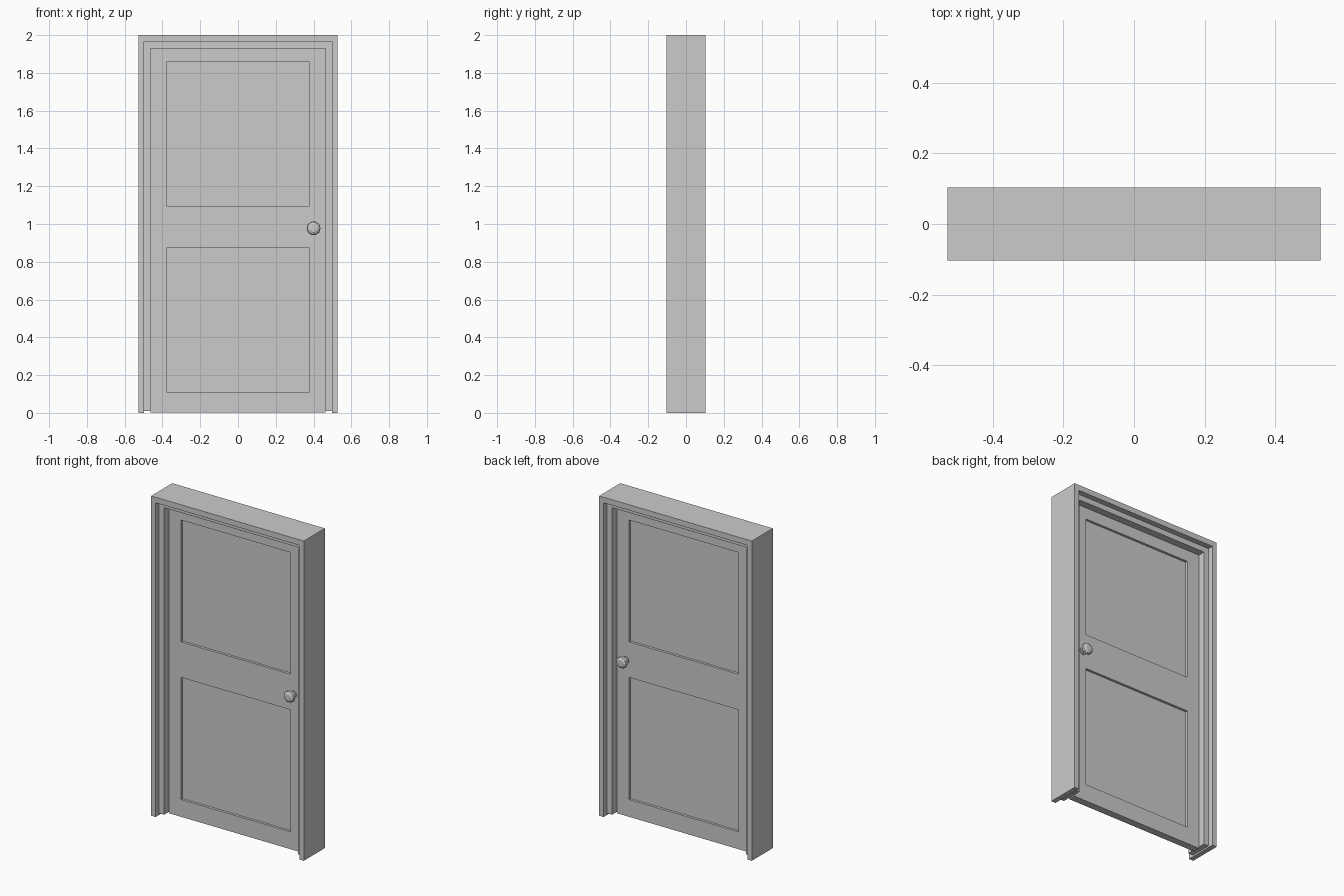
import bpy, bmesh, math
from mathutils import Matrix

if "Cube" in bpy.data.objects:
    bpy.data.objects.remove(bpy.data.objects["Cube"])


def finish(name, bm):
    bmesh.ops.recalc_face_normals(bm, faces=bm.faces)
    mesh = bpy.data.meshes.new(name)
    bm.to_mesh(mesh)
    bm.free()
    obj = bpy.data.objects.new(name, mesh)
    bpy.context.collection.objects.link(obj)
    return obj


def arch(name, outer, inner, top_out, top_in, half_depth, bottom):
    """Door surround: an upside-down U extruded along y."""
    bm = bmesh.new()
    outline = [(-outer, bottom), (-outer, top_out), (outer, top_out), (outer, bottom),
               (inner, bottom), (inner, top_in), (-inner, top_in), (-inner, bottom)]
    face = bm.faces.new([bm.verts.new((x, -half_depth, z)) for x, z in outline])
    ext = bmesh.ops.extrude_face_region(bm, geom=[face])
    verts = [v for v in ext["geom"] if isinstance(v, bmesh.types.BMVert)]
    bmesh.ops.translate(bm, verts=verts, vec=(0, 2 * half_depth, 0))
    return finish(name, bm)


# Stepped frame: deep outer casing and shallower inner stop
arch("outer_frame", 0.528, 0.497, 2.0, 1.965, 0.104, 0.0)
arch("inner_frame", 0.497, 0.463, 1.965, 1.93, 0.069, 0.01)

# Door leaf with two recessed panels on each side
DOOR_HALF, RECESS = 0.023, 0.015
PANEL_X = 0.378
PANELS_Z = [(0.11, 0.874), (1.096, 1.858)]
bm = bmesh.new()
bmesh.ops.create_cube(bm, size=1, matrix=Matrix.Translation((0, 0, 0.9675))
                      @ Matrix.Diagonal((0.926, 2 * DOOR_HALF, 1.925, 1)))
cuts = [((x, 0, 0), (1, 0, 0)) for x in (-PANEL_X, PANEL_X)]
cuts += [((0, 0, z), (0, 0, 1)) for pair in PANELS_Z for z in pair]
for co, no in cuts:
    bmesh.ops.bisect_plane(bm, geom=bm.verts[:] + bm.edges[:] + bm.faces[:],
                           plane_co=co, plane_no=no)
bm.normal_update()
panels = []
for f in bm.faces:
    c = f.calc_center_median()
    if abs(f.normal.y) > 0.9 and abs(c.x) < PANEL_X and any(a < c.z < b for a, b in PANELS_Z):
        panels.append(f)
bmesh.ops.inset_individual(bm, faces=panels, thickness=0.0005, depth=-RECESS)
for v in bm.verts:
    if v.co.z < 0.01:
        v.co.z = 0.002
finish("door_leaf", bm)

# Door knobs: turned profile (radius, distance from door centre)
PROFILE = [(0.022, 0.02), (0.022, 0.031), (0.014, 0.033), (0.014, 0.045),
           (0.027, 0.049), (0.037, 0.059), (0.034, 0.070), (0.02, 0.078)]
SIDES = 10
for name, side in (("front_knob", -1), ("back_knob", 1)):
    bm = bmesh.new()
    rings = []
    for r, d in PROFILE:
        rings.append([bm.verts.new((0.4 + r * math.cos(2 * math.pi * i / SIDES), side * d,
                                    0.977 + r * math.sin(2 * math.pi * i / SIDES)))
                      for i in range(SIDES)])
    for a, b in zip(rings, rings[1:]):
        for i in range(SIDES):
            j = (i + 1) % SIDES
            bm.faces.new((a[i], a[j], b[j], b[i]))
    bm.faces.new(rings[0])
    bm.faces.new(rings[-1])
    finish(name, bm)
